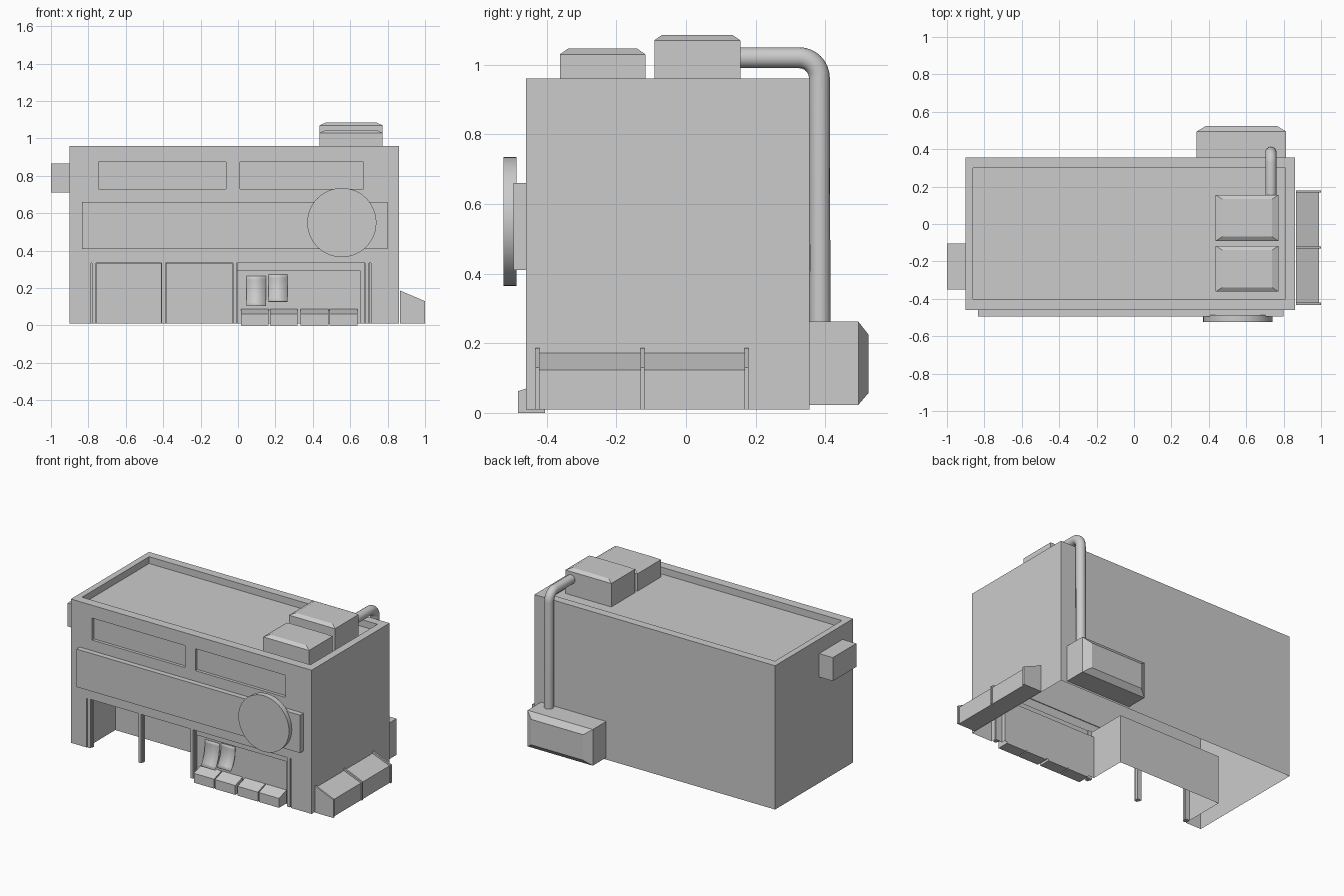
import bpy, bmesh
from math import sin, cos, pi, radians
from mathutils import Vector

if "Cube" in bpy.data.objects:
    bpy.data.objects.remove(bpy.data.objects["Cube"])


def finish(name, bm):
    bmesh.ops.recalc_face_normals(bm, faces=bm.faces)
    me = bpy.data.meshes.new(name)
    bm.to_mesh(me)
    bm.free()
    ob = bpy.data.objects.new(name, me)
    bpy.context.collection.objects.link(ob)
    return ob


def loft(name, rings):
    """Closed solid through a list of equal-length point rings."""
    bm = bmesh.new()
    vs = [[bm.verts.new(p) for p in r] for r in rings]
    n = len(vs[0])
    for a, b in zip(vs, vs[1:]):
        for i in range(n):
            bm.faces.new((a[i], a[(i + 1) % n], b[(i + 1) % n], b[i]))
    bm.faces.new(vs[0][::-1])
    bm.faces.new(vs[-1])
    return finish(name, bm)


def rect(x0, x1, y0, y1, z):
    return [(x0, y0, z), (x1, y0, z), (x1, y1, z), (x0, y1, z)]


def box(name, x0, x1, y0, y1, z0, z1):
    return loft(name, [rect(x0, x1, y0, y1, z0), rect(x0, x1, y0, y1, z1)])


def cut(ob, *dims):
    c = box("cutter", *dims)
    c.hide_render = True
    m = ob.modifiers.new("cut", 'BOOLEAN')
    m.object, m.operation, m.solver = c, 'DIFFERENCE', 'EXACT'
    bpy.context.view_layer.objects.active = ob
    bpy.ops.object.modifier_apply(modifier=m.name)
    bpy.data.objects.remove(c)


# Building shell: roof tray, window bands, shopfront recesses, open underside
body = box("building_shell", -0.90, 0.86, -0.46, 0.355, 0.01, 0.96)
cut(body, -0.86, 0.81, -0.40, 0.30, 0.915, 1.1)
cut(body, -0.745, -0.065, -0.6, -0.44, 0.73, 0.875)
cut(body, 0.01, 0.67, -0.6, -0.44, 0.73, 0.875)
cut(body, -0.785, 0.71, -0.6, -0.43, -0.1, 0.335)
cut(body, -0.03, 0.655, -0.6, -0.405, -0.1, 0.29)
cut(body, -0.785, -0.03, -0.6, -0.16, -0.1, 0.33)
bm = bmesh.new()
bm.from_mesh(body.data)
low = [f for f in bm.faces if all(v.co.z < 0.02 for v in f.verts)]
bmesh.ops.delete(bm, geom=low, context='FACES')
bm.to_mesh(body.data)
bm.free()

# Front fascia board and round sign
box("fascia_board", -0.835, 0.80, -0.495, -0.455, 0.41, 0.66)
bpy.ops.mesh.primitive_cylinder_add(vertices=48, radius=0.185, depth=0.037,
                                    location=(0.555, -0.506, 0.55),
                                    rotation=(radians(90), 0, 0))
bpy.context.object.name = "round_sign"
bpy.ops.object.shade_smooth_by_angle()

# Shopfront posts: a narrow front strip on a wider back strip
for i, x in enumerate((-0.785, -0.413, -0.033, 0.675)):
    box(f"shop_post_{i}", x, x + 0.03, -0.442, -0.425, 0.01, 0.335)
    box(f"shop_post_face_{i}", x + 0.005, x + 0.025, -0.457, -0.442, 0.01, 0.335)

# Sloped display crates
for i, x in enumerate((0.015, 0.17, 0.335, 0.49)):
    prof = [(-0.483, 0), (-0.483, 0.062), (-0.405, 0.088), (-0.405, 0)]
    loft(f"crate_{i}", [[(xx, y, z) for y, z in prof] for xx in (x, x + 0.148)])

# Curling sheets hung on the shop wall
for i, (x0, x1, z0, z1) in enumerate(((0.045, 0.15, 0.105, 0.265), (0.162, 0.265, 0.128, 0.272))):
    bm = bmesh.new()
    rows = []
    for k in range(9):
        t = k / 8
        y = -0.409 - 0.045 * t ** 2.5
        rows.append([bm.verts.new((x, y, z1 + (z0 - z1) * t)) for x in (x0, x1)])
    for a, b in zip(rows, rows[1:]):
        bm.faces.new((a[0], b[0], b[1], a[1]))
    s = finish(f"hanging_sheet_{i}", bm)
    s.modifiers.new("thickness", 'SOLIDIFY').thickness = 0.003
    for p in s.data.polygons:
        p.use_smooth = True

# Sloped side bench with three divider ribs
def bench_part(name, y0, y1, e):
    prof = [(0.865, 0.01), (0.99 + e * 0.6, 0.01), (0.99 + e * 0.6, 0.123 + e * 0.5), (0.865, 0.172 + e)]
    loft(name, [[(x, y, z) for x, z in prof] for y in (y0, y1)])

bench_part("side_bench", -0.425, 0.175, 0)
for i, y in enumerate((-0.432, -0.13, 0.168)):
    bench_part(f"bench_rib_{i}", y, y + 0.011, 0.015)

# Left wall box
box("left_wall_box", -1.0, -0.895, -0.35, -0.105, 0.71, 0.865)

# Hipped rooftop units
for name, y0, y1, z in (("roof_unit_front", -0.362, -0.117, 1.03), ("roof_unit_back", -0.091, 0.156, 1.07)):
    loft(name, [rect(0.437, 0.773, y0, y1, 0.91), rect(0.437, 0.773, y0, y1, z),
                rect(0.472, 0.738, y0 + 0.023, y1 - 0.023, z + 0.016)])

# Rear unit with chamfered back face
def rear_ring(x0, x1, z0, z1, y):
    return [(x0, y, z0), (x1, y, z0), (x1, y, z1), (x0, y, z1)]

loft("rear_unit", [rear_ring(0.335, 0.812, 0.023, 0.262, 0.35),
                   rear_ring(0.335, 0.812, 0.023, 0.262, 0.495),
                   rear_ring(0.385, 0.765, 0.057, 0.225, 0.524)])

# Duct from the roof unit over the edge to the rear unit
path = [(0.14, 1.02)]
for k in range(9):
    a = pi / 2 * (1 - k / 8)
    path.append((0.325 + 0.058 * cos(a), 0.962 + 0.058 * sin(a)))
path.append((0.385, 0.25))
cu = bpy.data.curves.new("duct", 'CURVE')
cu.dimensions = '3D'
cu.bevel_depth, cu.bevel_resolution, cu.use_fill_caps = 0.03, 6, True
sp = cu.splines.new('POLY')
sp.points.add(len(path) - 1)
for p, (y, z) in zip(sp.points, path):
    p.co = (0.732, y, z, 1)
sp.use_smooth = True
bpy.context.collection.objects.link(bpy.data.objects.new("duct", cu))
